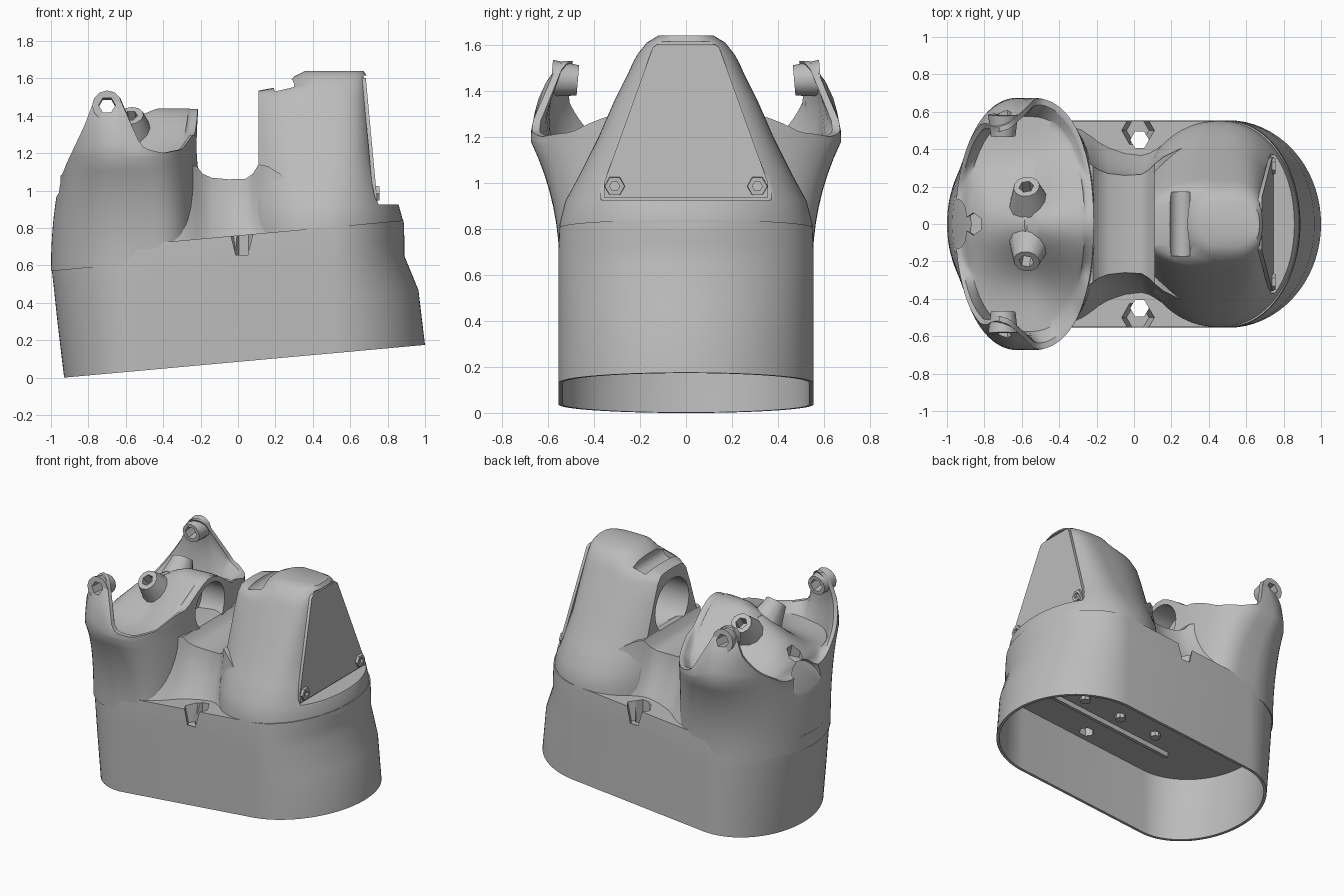
import bpy, bmesh, math
from mathutils import Vector

cube = bpy.data.objects.get("Cube")
if cube:
    bpy.data.objects.remove(cube, do_unlink=True)

grey = bpy.data.materials.new("light_grey")
grey.use_nodes = True
GREY = (0.5, 0.5, 0.5, 1)
grey.diffuse_color = GREY
grey.node_tree.nodes["Principled BSDF"].inputs["Base Color"].default_value = GREY
N = 96
SLOPE = 0.0907


def loft(name, rings):
    """Skin closed rings of points and cap both ends."""
    bm = bmesh.new()
    rows = [[bm.verts.new(p) for p in r] for r in rings]
    n = len(rows[0])
    for a, b in zip(rows, rows[1:]):
        for i in range(n):
            j = (i + 1) % n
            bm.faces.new((a[i], a[j], b[j], b[i]))
    bm.faces.new(rows[0])
    bm.faces.new(rows[-1])
    bmesh.ops.recalc_face_normals(bm, faces=bm.faces)
    mesh = bpy.data.meshes.new(name)
    bm.to_mesh(mesh)
    bm.free()
    ob = bpy.data.objects.new(name, mesh)
    bpy.context.collection.objects.link(ob)
    mesh.materials.append(grey)
    return ob


def oval(x0, x1, hw, xc0, xc1, power0=2, power1=2):
    """Plan outline: straight between xc0 and xc1, rounded ends out to x0 and x1."""
    pts = []
    for k in range(N):
        t = 2 * math.pi * (k + 0.5) / N
        c, s = math.cos(t), math.sin(t)
        e = 2 / (power1 if c > 0 else power0)
        u, v = abs(c) ** e, math.copysign(abs(s) ** e, s)
        pts.append((xc1 + u * (x1 - xc1) if c > 0 else xc0 - u * (xc0 - x0), v * hw))
    return pts


def rod(name, a, b, ra, rb=None, sides=24):
    """Cylinder or cone between two points."""
    a, b = Vector(a), Vector(b)
    q = (b - a).to_track_quat("Z", "Y")
    ring = lambda c, r: [c + q @ Vector((r * math.cos(t), r * math.sin(t), 0))
                         for t in (2 * math.pi * i / sides for i in range(sides))]
    return loft(name, [ring(a, ra), ring(b, ra if rb is None else rb)])


def bar(name, x0, x1, y, half, h0, h1):
    """Straight bar along x, parallel to the slanted base."""
    ring = lambda x: [(x, y + sy * half, h + SLOPE * x)
                      for sy, h in ((-1, h0), (1, h0), (1, h1), (-1, h1))]
    return loft(name, [ring(x0), ring(x1)])


def cut(cutter, *targets):
    cutter.hide_render = True
    for ob in targets:
        bpy.context.view_layer.objects.active = ob
        m = ob.modifiers.new("cut", "BOOLEAN")
        m.operation, m.object, m.solver = "DIFFERENCE", cutter, "EXACT"
        bpy.ops.object.modifier_apply(modifier=m.name)
    bpy.data.objects.remove(cutter, do_unlink=True)


def lerp(table, v):
    """Piecewise linear lookup."""
    if v <= table[0][0]:
        return table[0][1]
    for (a, p), (b, q) in zip(table, table[1:]):
        if v <= b:
            return p + (q - p) * (v - a) / (b - a)
    return table[-1][1]


# Slanted open skirt, hollow up to a ceiling
def skirt_ring(h, x0, x1, hw):
    return [(x, y, h + SLOPE * x) for x, y in oval(x0, x1, hw, -0.52, 0.5)]


skirt = loft("skirt", [
    skirt_ring(0.55, -0.95, 0.87, 0.53), skirt_ring(0.38, -0.94, 0.95, 0.535),
    skirt_ring(0.084, -0.91, 0.98, 0.535), skirt_ring(0.084, -0.93, 1.0, 0.555),
    skirt_ring(0.38, -0.965, 0.965, 0.555), skirt_ring(0.57, -0.985, 0.89, 0.555),
    skirt_ring(0.66, -0.995, 0.89, 0.555), skirt_ring(0.76, -1.0, 0.885, 0.55)])

# Waist joining the two upper halves, pinched in the middle and flaring into both
waist_rings = []
for x, spread, neck, top in ((-0.5, 0.55, 0.48, 1.12), (-0.38, 0.55, 0.44, 1.13), (-0.28, 0.52, 0.36, 1.14),
                             (-0.22, 0.485, 0.31, 1.13), (-0.19, 0.465, 0.29, 1.09),
                             (-0.14, 0.44, 0.27, 1.068), (-0.05, 0.41, 0.26, 1.06), (0.04, 0.4, 0.265, 1.062),
                             (0.08, 0.405, 0.29, 1.09), (0.11, 0.415, 0.32, 1.14), (0.16, 0.45, 0.36, 1.13),
                             (0.24, 0.5, 0.4, 1.08), (0.34, 0.545, 0.42, 1.06), (0.45, 0.55, 0.42, 1.05)):
    side = [(neck + (spread - neck) * (1 - i / 6) ** 1.5, 0.7 + (top - 0.7) * i / 6) for i in range(7)]
    waist_rings.append([(x, y, z) for y, z in side + [(-y, z) for y, z in reversed(side)]])
waist = loft("waist", waist_rings)

# Tall tower
tower = loft("tower", [[(x, y, z) for x, y in oval(x0, x1, hw, 0.45, 0.47, 2.1, power)]
                       for z, x0, x1, hw, power in (
    (0.7, 0.0, 0.885, 0.55, 2), (0.82, 0.0, 0.888, 0.55, 2), (0.92, 0.0, 0.86, 0.525, 2.1),
    (1.04, 0.0, 0.79, 0.46, 2.5), (1.2, 0.0, 0.735, 0.38, 3.0), (1.36, 0.01, 0.715, 0.31, 3.2),
    (1.48, 0.02, 0.705, 0.25, 3.2), (1.525, 0.06, 0.7, 0.23, 3.2), (1.56, 0.25, 0.697, 0.21, 3.2),
    (1.61, 0.3, 0.69, 0.17, 3.2), (1.64, 0.36, 0.67, 0.12, 3.2))])
cut(bar("face_cutter", -0.3, 0.11, 0, 0.8, 0.6, 1.8), tower)
cut(rod("slot_cutter", (0.245, -0.17, 1.56), (0.245, 0.17, 1.56), 0.055), tower)

# Cover plate in a trapezoid recess
plate_edge = [(0.37, 0.925), (0.37, 0.99), (0.15, 1.6), (0.13, 1.615)]
plate_loop = plate_edge + [(-y, z) for y, z in reversed(plate_edge)]


def plate_ring(offset, scale=1.0):
    return [(0.745 - 0.09 * (z - 0.93) + offset, y * scale, 1.24 + (z - 1.24) * scale)
            for y, z in plate_loop]


cut(loft("recess_cutter", [plate_ring(-0.012), plate_ring(0.4)]), tower)
loft("cover_plate", [plate_ring(-0.02, 0.965), plate_ring(0.0, 0.965)])


# Cradle half: flared wall rising into two hooked arms, dished top, central ridge
def dish(x, y):
    crest = lerp([(-0.98, 1.06), (-0.9, 1.14), (-0.8, 1.24), (-0.6, 1.37), (-0.43, 1.44), (-0.22, 1.44)], x)
    width = lerp([(-0.8, 0.24), (-0.55, 0.22), (-0.4, 0.28), (-0.3, 0.31)], x)
    bowl = lerp([(-0.98, 1.04), (-0.85, 1.1), (-0.6, 1.12), (-0.35, 1.16)], x)
    return bowl + (crest - bowl) * math.exp(-(y / width) ** 2)


def hook(x, y, z):
    """Lean a point inwards as it rises."""
    lean = lerp([(1.22, 0), (1.35, 0.025), (1.45, 0.07), (1.53, 0.13)], z)
    return (x, y * (1 - lean / 0.65), z)


def rim_height(x, y):
    """Ridge height near the middle, blending out to the arm profile."""
    f = min(1, max(0, (abs(y) - 0.1) / 0.25))
    f *= f * (3 - 2 * f)
    low = dish(x, y)
    return low + max(0, lerp(arm_top, x) - low) * f


arm_top = [(-0.96, 1.06), (-0.9, 1.18), (-0.82, 1.35), (-0.77, 1.48), (-0.73, 1.53), (-0.67, 1.53),
           (-0.62, 1.48), (-0.57, 1.32), (-0.5, 1.225), (-0.4, 1.2), (-0.3, 1.22), (-0.24, 1.3)]
foot = oval(-1.0, -0.2, 0.55, -0.55, -0.45, 2, 2.6)
rim = oval(-0.955, -0.215, 0.675, -0.62, -0.55, 2.1, 2.3)
inset = lambda s: [(-0.55 + (x + 0.55) * s, y * s) for x, y in rim]
tops = [rim_height(x, y) for x, y in rim]
bases = [min(t - 0.03, 1.18) for t in tops]
rings = []
for i in range(9):
    f = i / 8
    rings.append([(xa + (xb - xa) * f ** 2.2, ya + (yb - ya) * f ** 2.2,
                   (0.66 + SLOPE * xa) * (1 - f) + zb * f)
                  for (xa, ya), (xb, yb), zb in zip(foot, rim, bases)])
for i in range(1, 6):
    rings.append([hook(x, y, b + (t - b) * i / 5) for (x, y), b, t in zip(rim, bases, tops)])
for i in range(6):
    f = i / 6
    rings.append([hook(x, y, t + (dish(x, y) - t) * f) for (x, y), t in zip(inset(0.95 - 0.1 * f), tops)])
for i in range(14):
    rings.append([(x, y, dish(x, y)) for x, y in inset(0.85 * (1 - i / 14.5))])
cradle = loft("cradle", rings)

# Bore running along the length through both halves
cut(rod("bore_cutter", (-0.4, 0, 1.235), (0.02, 0, 1.235), 0.165, sides=32), cradle)
cut(rod("bore_cutter", (0.0, 0, 1.27), (0.5, 0, 1.27), 0.19, sides=32), tower)

# Scoop and screw seat at the cradle end
cut(rod("scoop_cutter", (-1.12, 0, 1.11), (-0.95, 0, 1.0), 0.15), cradle)
cut(rod("seat_cutter", (-0.9, 0, 1.36), (-0.85, 0, 1.13), 0.06, sides=6), cradle)

for side, tag in ((1, "back"), (-1, "front")):
    # Screw boss at the arm tip
    boss = rod(tag + "_arm_boss", (-0.7, side * 0.47, 1.445), (-0.7, side * 0.585, 1.455), 0.066, 0.08, 12)
    cut(rod("hole_cutter", (-0.7, side * 0.4, 1.44), (-0.7, side * 0.75, 1.47), 0.045, sides=6), cradle, boss)

    # Angled screw tube on the ridge
    tube = rod(tag + "_ridge_tube", (-0.55, side * 0.06, 1.24), (-0.575, side * 0.2, 1.4), 0.13, 0.07, 12)
    cut(rod("hole_cutter", (-0.565, side * 0.14, 1.335), (-0.585, side * 0.25, 1.455), 0.04, sides=6), tube)

    # Shoulder pocket with a through hole
    cut(rod("pocket_cutter", (0.02, side * 0.5, 0.64), (0.02, side * 0.5, 0.95), 0.06, 0.13, 6), skirt, waist)
    cut(rod("hole_cutter", (0.03, side * 0.45, 0.4), (0.03, side * 0.45, 1.0), 0.05, sides=6), skirt, waist)

    # Cover plate screw
    screw = rod(tag + "_plate_screw", (0.7, side * 0.31, 0.985), (0.757, side * 0.31, 0.985), 0.05, 0.043, 6)
    cut(rod("hole_cutter", (0.735, side * 0.31, 0.985), (0.8, side * 0.31, 0.985), 0.022, sides=6), screw)

    # Ribs and posts under the ceiling
    bar(tag + "_ceiling_rib", -0.5, 0.5, side * 0.26, 0.012, 0.515, 0.6)
    for i, x in enumerate((-0.3, 0.0, 0.3)):
        rod(f"{tag}_ceiling_post_{i}", (x, side * 0.14, 0.52 + SLOPE * x), (x, side * 0.14, 0.6), 0.035, sides=8)

# Smooth curved surfaces, keep creases crisp
bpy.ops.object.select_all(action="DESELECT")
for ob in bpy.context.scene.objects:
    if ob.type == "MESH" and grey.name in ob.data.materials:
        ob.select_set(True)
        bpy.context.view_layer.objects.active = ob
bpy.ops.object.shade_smooth_by_angle(angle=math.radians(40))
